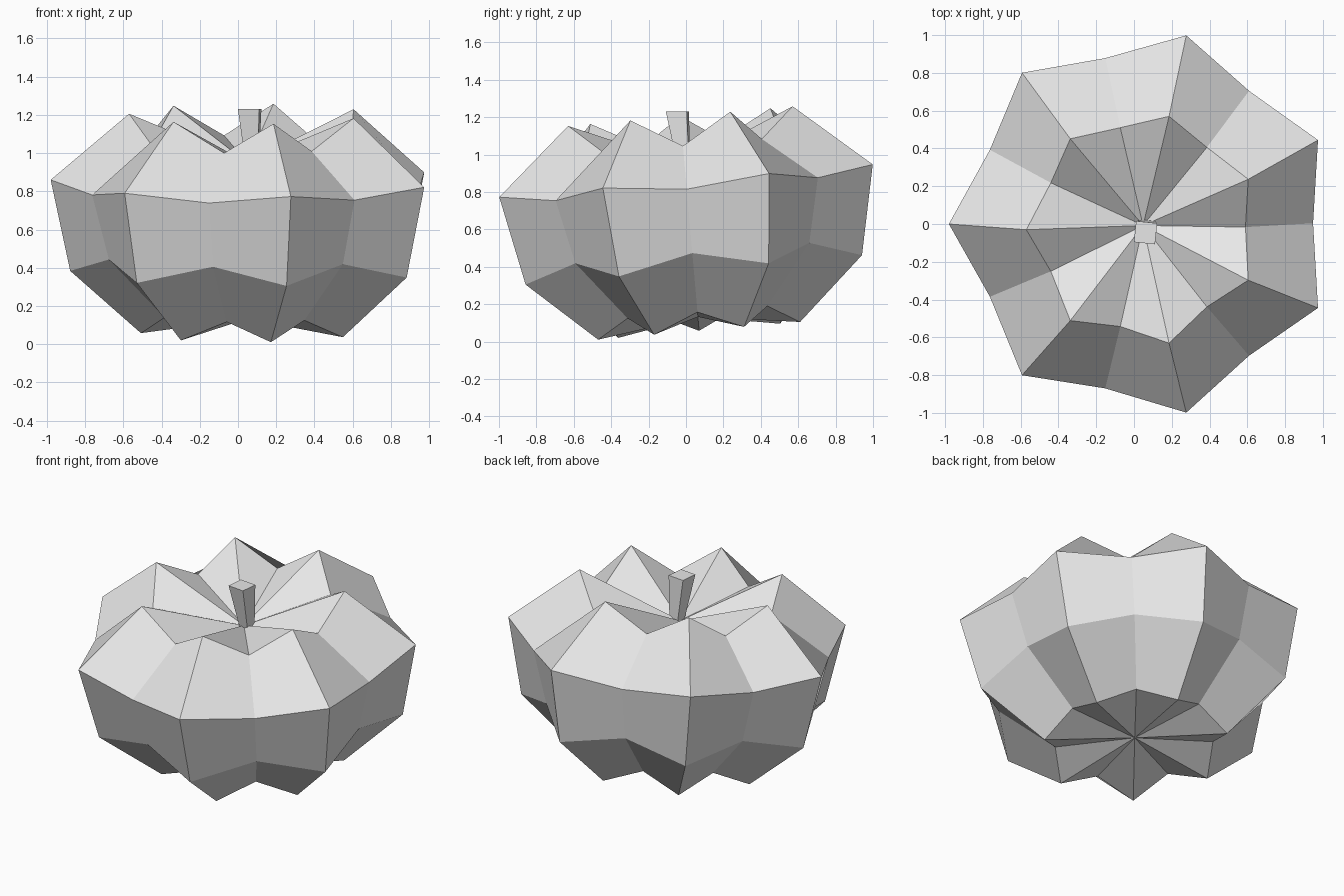
import bpy
import bmesh
from math import cos, sin, pi, radians
from mathutils import Matrix, Vector

cube = bpy.data.objects.get("Cube")
if cube:
    bpy.data.objects.remove(cube)

grey = bpy.data.materials.new("pale_grey")
grey.use_nodes = True
grey.diffuse_color = (0.8, 0.8, 0.8, 1)
grey.node_tree.nodes["Principled BSDF"].inputs["Base Color"].default_value = (0.8, 0.8, 0.8, 1)

LOBES = 7
CENTRE = Vector((0.048, 0, 0.86))
TILT = Matrix.Translation(CENTRE) @ Matrix.Rotation(radians(5), 4, 'X')


def finish(bm, name):
    bmesh.ops.recalc_face_normals(bm, faces=bm.faces)
    mesh = bpy.data.meshes.new(name)
    bm.to_mesh(mesh)
    bm.free()
    mesh.materials.append(grey)
    obj = bpy.data.objects.new(name, mesh)
    bpy.context.collection.objects.link(obj)
    return obj


def bridge(bm, a, b):
    n = len(a)
    for i in range(n):
        j = (i + 1) % n
        bm.faces.new((a[i], a[j], b[j], b[i]))


def fan(bm, ring, tip):
    for i in range(len(ring)):
        bm.faces.new((ring[i], ring[(i + 1) % len(ring)], tip))


# Ribbed gourd body: (ridge radius, ridge height, valley radius, valley height)
RINGS = [
    (0.556, -0.805, 0.48, -0.705),
    (0.926, -0.478, 0.803, -0.388),
    (1.028, 0.0, 0.90, -0.045),
    (0.618, 0.347, 0.542, 0.187),
]
bm = bmesh.new()
rings = []
for ridge_r, ridge_z, valley_r, valley_z in RINGS:
    ring = []
    for i in range(2 * LOBES):
        r, z = (valley_r, valley_z) if i % 2 else (ridge_r, ridge_z)
        a = pi + i * pi / LOBES
        ring.append(bm.verts.new((r * cos(a), r * sin(a), z)))
    rings.append(ring)
for lower, upper in zip(rings, rings[1:]):
    bridge(bm, lower, upper)
# Sunken bottom and top
fan(bm, rings[0], bm.verts.new((0, 0, -0.73)))
fan(bm, rings[-1], bm.verts.new((0, 0, 0.09)))
bm.transform(TILT)
finish(bm, "gourd_body")

# Square stem that widens toward its top
bm = bmesh.new()
ends = []
for x, y, z, half in ((0.075, -0.01, 0.93, 0.03), (0.061, -0.046, 1.23, 0.056)):
    turn = Matrix.Translation((x, y, z)) @ Matrix.Rotation(radians(-6), 4, 'Z')
    ends.append([bm.verts.new(turn @ Vector((sx * half, sy * half, 0)))
                 for sx, sy in ((-1, -1), (1, -1), (1, 1), (-1, 1))])
bridge(bm, *ends)
for end in ends:
    bm.faces.new(end)
finish(bm, "stem")
